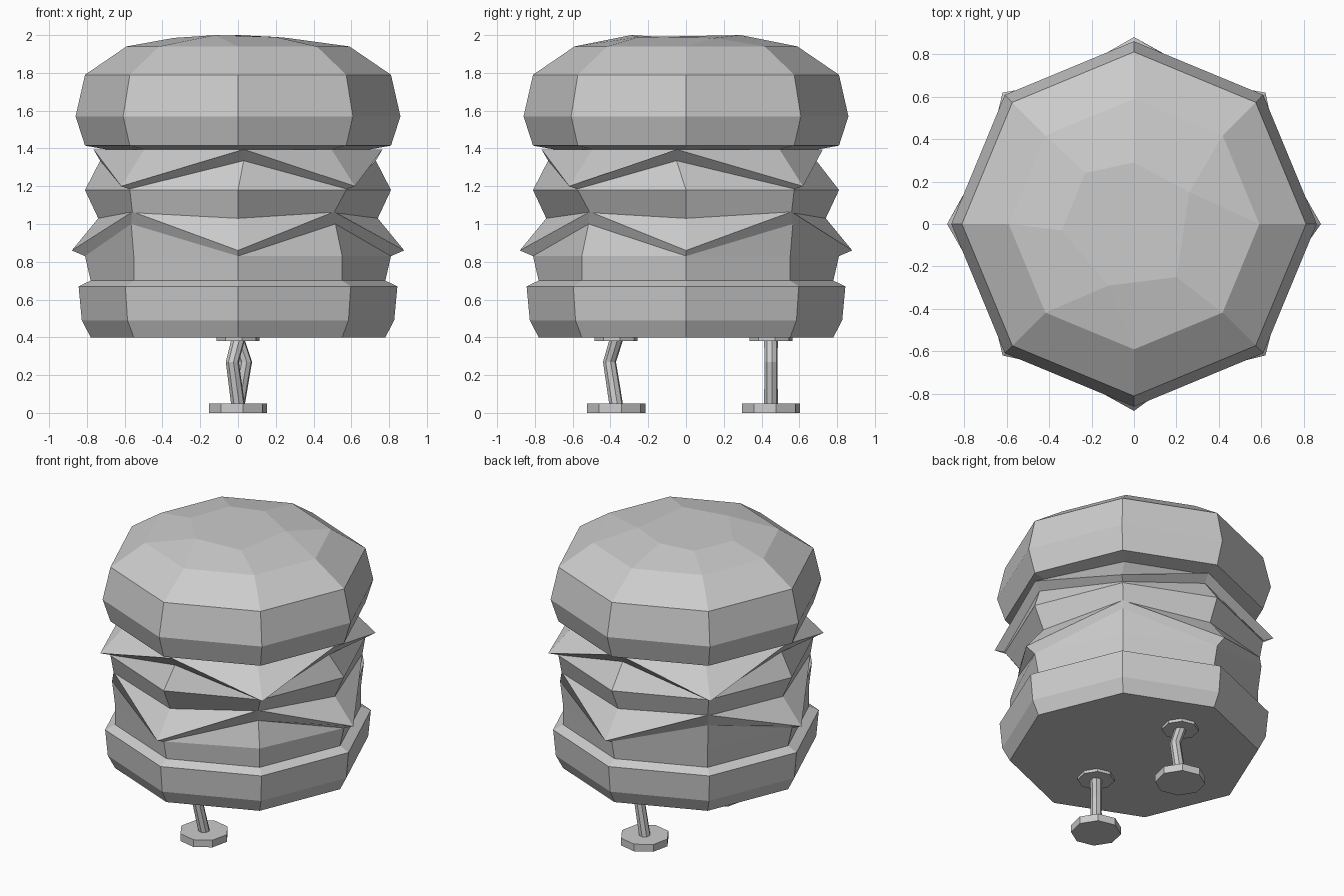
import bpy
import bmesh
from math import cos, sin, pi, radians

cube = bpy.data.objects.get("Cube")
if cube:
    bpy.data.objects.remove(cube, do_unlink=True)

grey = bpy.data.materials.new("plain grey")
grey.use_nodes = True
colour = (0.6, 0.6, 0.6, 1)
grey.diffuse_color = colour
grey.node_tree.nodes["Principled BSDF"].inputs["Base Color"].default_value = colour


def ring(r, z, corner_r=None, corner_z=None, shift=None):
    """Eight points; even ones face the axes, odd ones are the corners."""
    points = []
    for i in range(8):
        odd = i % 2
        rad = corner_r if odd and corner_r is not None else r
        height = corner_z if odd and corner_z is not None else z
        dx, dy = (shift or {}).get(i, (0, 0))
        a = i * pi / 4
        points.append((rad * cos(a) + dx, rad * sin(a) + dy, height))
    return points


def circle(centre, r, sides, turn=0):
    x, y, z = centre
    return [(x + r * cos(turn + i * 2 * pi / sides),
             y + r * sin(turn + i * 2 * pi / sides), z) for i in range(sides)]


def loft(name, rings, bottom=False, top=False):
    """Skin a stack of rings, with optional end caps."""
    bm = bmesh.new()
    rows = [[bm.verts.new(p) for p in row] for row in rings]
    n = len(rows[0])
    for low, high in zip(rows, rows[1:]):
        for i in range(n):
            j = (i + 1) % n
            bm.faces.new((low[i], low[j], high[j], high[i]))
    if bottom:
        bm.faces.new(rows[0][::-1])
    if top:
        bm.faces.new(rows[-1])
    bmesh.ops.remove_doubles(bm, verts=bm.verts, dist=0.0005)
    mesh = bpy.data.meshes.new(name)
    bm.to_mesh(mesh)
    bm.free()
    mesh.materials.append(grey)
    obj = bpy.data.objects.new(name, mesh)
    bpy.context.collection.objects.link(obj)


# Shared seams between the layers
bun_seam = ring(0.78, 0.70)
patty_top = ring(0.81, 0.83, 0.80, 1.0, {7: (-0.05, 0.05)})
slice_base = ring(0.74, 1.03, 0.79, 1.06, {7: (-0.05, 0.05)})
slice_top = ring(0.81, 1.18)
peaks = {0: (0, -0.05), 2: (0, -0.04), 6: (0.03, 0)}
filling_top = ring(0.73, 1.335, 0.815, 1.185, peaks)
bun_base = ring(0.70, 1.395)

# Bottom bun and patty
loft("bottom_bun", [ring(0.78, 0.40), ring(0.827, 0.49), ring(0.844, 0.67),
                    bun_seam], bottom=True)
loft("patty", [bun_seam, ring(0.81, 0.83, 0.78), patty_top])

# Two draped sheets: one droops to the axes, the other to the corners
loft("lower_cheese", [patty_top,
                      ring(0.88, 0.86, 0.79, 1.065, {7: (-0.05, 0.05)}),
                      slice_base])
loft("middle_slice", [slice_base, slice_top])
loft("upper_filling", [slice_top, filling_top])
loft("upper_cheese", [filling_top, ring(0.765, 1.395, 0.875, 1.20, peaks),
                      bun_base])

# Top bun with an uneven crown
crown = [(0.26, 0.15, 1.985), (0.26, 0.15, 1.985), (0, 0.29, 2.0),
         (-0.23, 0.24, 1.99), (-0.34, -0.03, 1.985), (-0.12, -0.29, 2.0),
         (-0.12, -0.29, 2.0), (0.2, -0.25, 1.99)]
loft("top_bun", [bun_base, ring(0.81, 1.415), ring(0.86, 1.57),
                 ring(0.81, 1.79), ring(0.59, 1.94), crown], top=True)

# Two bent legs with hip and foot discs
for side, y, knee_x, knee_y in (("front", -0.37, -0.03, -0.035),
                                ("back", 0.45, 0.04, 0)):
    turn = radians(10)
    loft(side + "_foot", [circle((0, y, 0), 0.157, 8, turn),
                          circle((0, y, 0.05), 0.157, 8, turn)], True, True)
    loft(side + "_hip", [circle((0, y, 0.38), 0.115, 8, turn),
                         circle((0, y, 0.402), 0.115, 8, turn)], True, True)
    loft(side + "_leg", [circle((0, y, 0.045), 0.037, 8, turn),
                         circle((knee_x, y + knee_y, 0.27), 0.035, 8, turn),
                         circle((0, y, 0.385), 0.037, 8, turn)], True, True)
